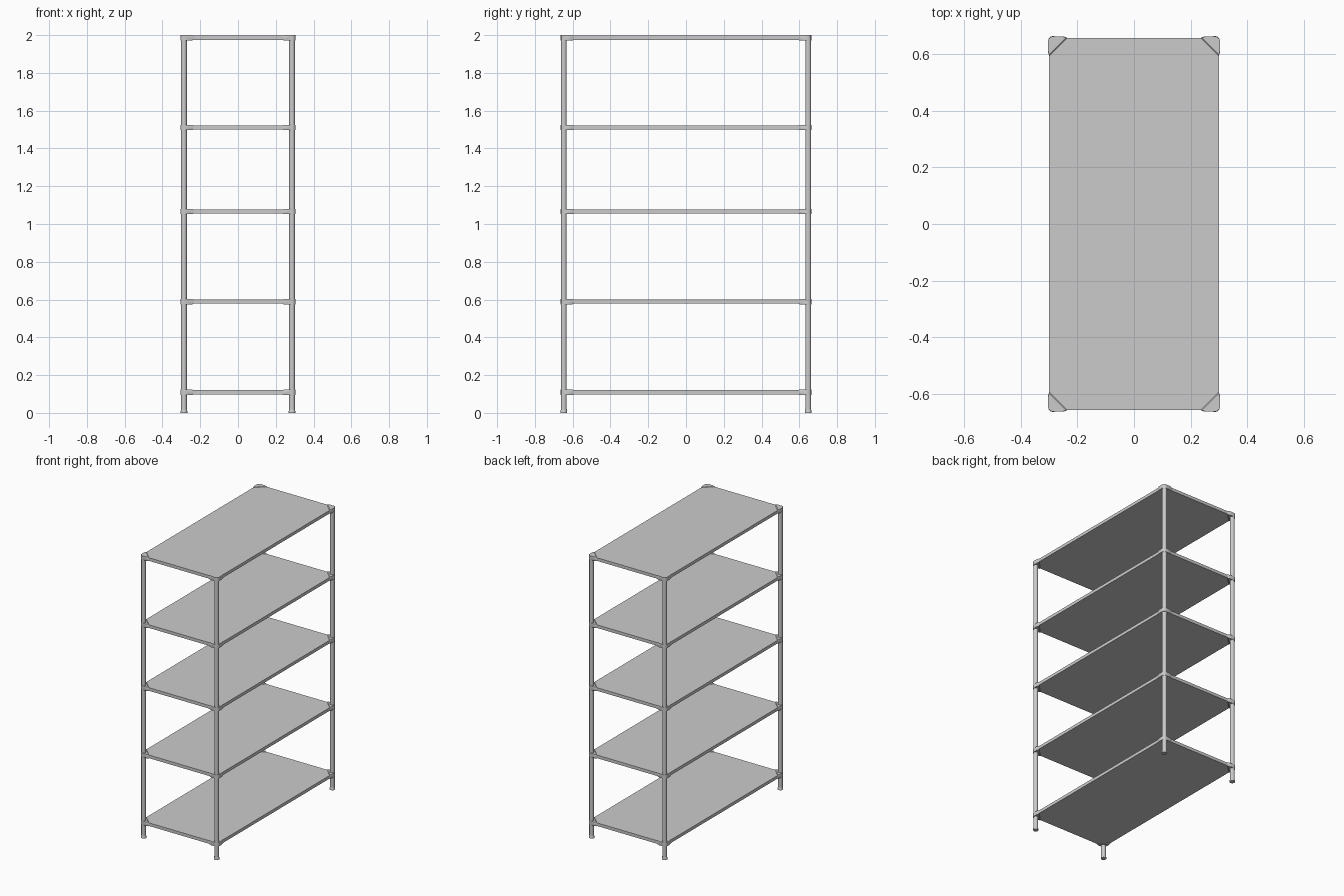
import bpy, bmesh, math

if "Cube" in bpy.data.objects:
    bpy.data.objects.remove(bpy.data.objects["Cube"])

SHELF_Z = [0.109, 0.589, 1.066, 1.511, 1.986]
SHELF_X, SHELF_Y, SHELF_H = 0.300, 0.658, 0.022     # half width, half depth, thickness
CORNER_X, CORNER_Y = 0.305, 0.664                   # outer limits of the brackets
POST_X, POST_Y, POST_R = 0.286, 0.647, 0.0155


def finish(name, bm, smooth=True):
    bmesh.ops.recalc_face_normals(bm, faces=bm.faces)
    mesh = bpy.data.meshes.new(name)
    bm.to_mesh(mesh)
    bm.free()
    obj = bpy.data.objects.new(name, mesh)
    bpy.context.collection.objects.link(obj)
    if smooth:
        bpy.ops.object.select_all(action='DESELECT')
        obj.select_set(True)
        bpy.context.view_layer.objects.active = obj
        bpy.ops.object.shade_smooth_by_angle(angle=math.radians(35))
    return obj


def loft(bm, rings):
    """Skin a stack of equal rings and cap both ends."""
    loops = [[bm.verts.new(p) for p in ring] for ring in rings]
    n = len(loops[0])
    for a, b in zip(loops, loops[1:]):
        for i in range(n):
            j = (i + 1) % n
            bm.faces.new((a[i], a[j], b[j], b[i]))
    bm.faces.new(loops[0])
    bm.faces.new(loops[-1])


def circle(x, y, z, r, n=24):
    return [(x + r * math.cos(2 * math.pi * i / n),
             y + r * math.sin(2 * math.pi * i / n), z) for i in range(n)]


def bracket_ring(sx, sy, z, length, r=0.02):
    """Rounded triangle measured inward from the outer corner."""
    pts = [(length, 0.005), (length - 0.014, 0.0)]
    for i in range(9):
        a = math.pi / 2 * i / 8
        pts.append((r - r * math.sin(a), r - r * math.cos(a)))
    pts += [(0.0, length - 0.014), (0.005, length)]
    return [(sx * (CORNER_X - u), sy * (CORNER_Y - v), z) for u, v in pts]


# shelf boards
for k, z in enumerate(SHELF_Z, 1):
    bm = bmesh.new()
    bmesh.ops.create_cube(bm, size=1)
    bmesh.ops.scale(bm, vec=(2 * SHELF_X, 2 * SHELF_Y, SHELF_H), verts=bm.verts)
    bmesh.ops.translate(bm, vec=(0, 0, z), verts=bm.verts)
    finish(f"shelf_{k}", bm, smooth=False)

for sx, side in ((-1, "left"), (1, "right")):
    for sy, end in ((-1, "front"), (1, "back")):
        # round upright
        bm = bmesh.new()
        x, y = sx * POST_X, sy * POST_Y
        loft(bm, [circle(x, y, 0.006, POST_R), circle(x, y, 1.99, POST_R)])
        finish(f"{end}_{side}_post", bm)

        # foot cap with a small flange
        bm = bmesh.new()
        loft(bm, [circle(x, y, z, r) for z, r in
                  ((0, 0.018), (0.009, 0.018), (0.013, 0.0162), (0.02, 0.0158))])
        finish(f"{end}_{side}_foot", bm)

        # corner bracket at every shelf, chamfered towards the board
        for k, z in enumerate(SHELF_Z, 1):
            bm = bmesh.new()
            loft(bm, [bracket_ring(sx, sy, z + dz, length) for dz, length in
                      ((-0.014, 0.064), (-0.0112, 0.069), (0.0112, 0.069), (0.014, 0.064))])
            finish(f"{end}_{side}_bracket_{k}", bm)
